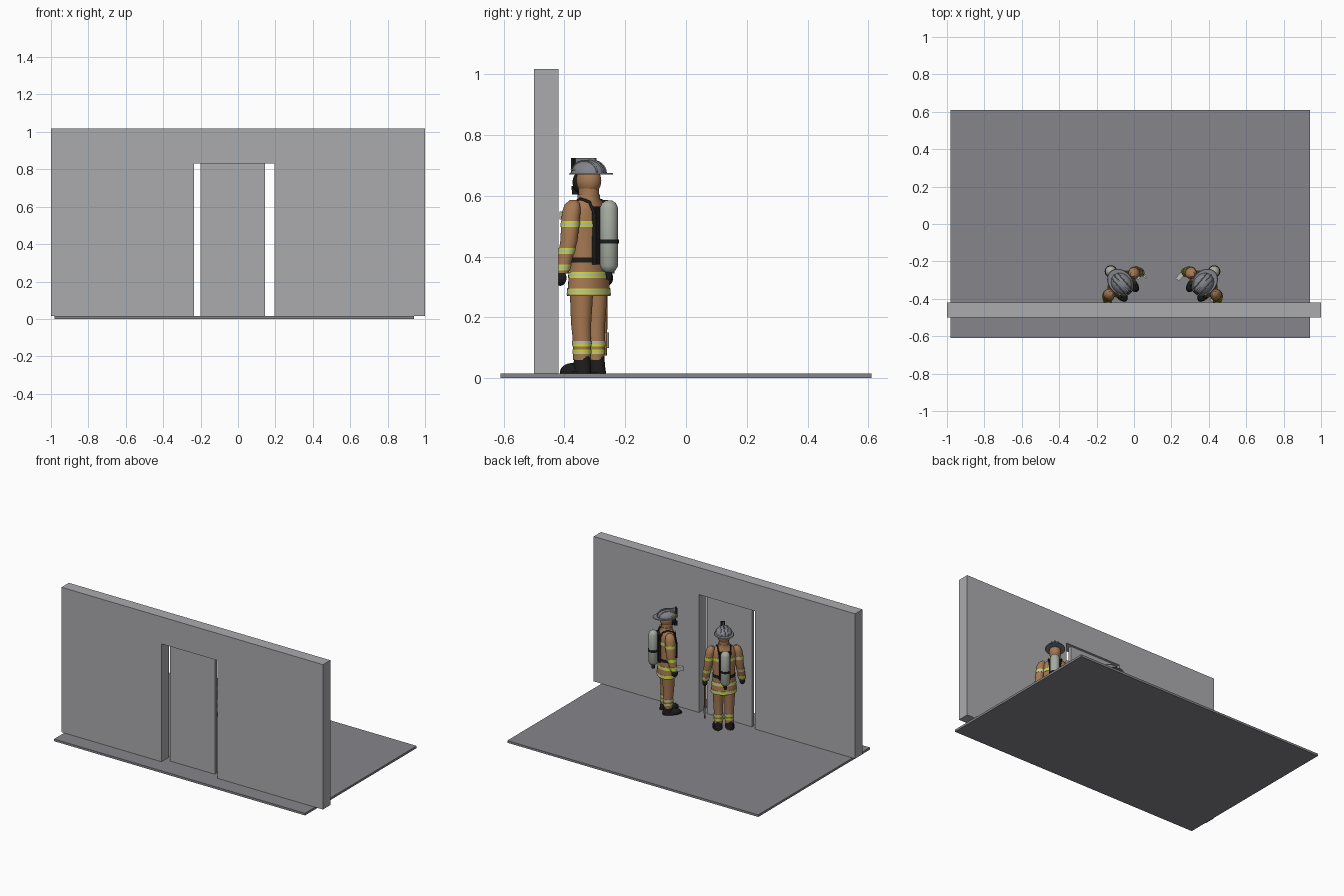
import bpy, bmesh
from math import radians, sin, cos, tau
from mathutils import Matrix, Vector

if "Cube" in bpy.data.objects:
    bpy.data.objects.remove(bpy.data.objects["Cube"])


def material(name, r, g, b):
    m = bpy.data.materials.new(name)
    m.use_nodes = True
    m.diffuse_color = (r, g, b, 1)
    m.node_tree.nodes["Principled BSDF"].inputs["Base Color"].default_value = (r, g, b, 1)
    return m


WALL = material("wall_grey", .41, .41, .43)
FLOOR = material("floor_grey", .24, .24, .26)
TAN = material("coat_tan", .38, .19, .085)
YELLOW = material("reflective_yellow", .6, .7, .04)
SILVER = material("reflective_silver", .5, .52, .52)
BLACK = material("black_rubber", .012, .012, .013)
HELMET = material("helmet_grey", .22, .23, .26)
TANK = material("tank_grey", .38, .41, .36)
WOOD = material("wood", .22, .1, .03)

place = Matrix()      # where the current figure stands
prefix = ""           # which figure a part belongs to


def finish(name, bm, mats, smooth=True):
    bm.transform(place)
    bmesh.ops.recalc_face_normals(bm, faces=bm.faces)
    me = bpy.data.meshes.new(prefix + name)
    bm.to_mesh(me)
    bm.free()
    for m in mats:
        me.materials.append(m)
    if smooth:
        me.shade_smooth()
        me.set_sharp_from_angle(angle=radians(40))
    ob = bpy.data.objects.new(prefix + name, me)
    bpy.context.collection.objects.link(ob)
    return ob


def box(name, lo, hi, mat):
    bm = bmesh.new()
    lo, hi = Vector(lo), Vector(hi)
    size = Matrix.Diagonal((hi - lo).to_4d())
    size[3][3] = 1
    bmesh.ops.create_cube(bm, size=1, matrix=Matrix.Translation((lo + hi) / 2) @ size)
    return finish(name, bm, [mat], False)


def ball(name, centre, radii, mat, half=False):
    bm = bmesh.new()
    bmesh.ops.create_uvsphere(bm, u_segments=24, v_segments=16, radius=1)
    if half:
        bmesh.ops.bisect_plane(bm, geom=bm.verts[:] + bm.edges[:] + bm.faces[:],
                               plane_co=(0, 0, 0), plane_no=(0, 0, 1), clear_inner=True)
    bm.transform(Matrix.Translation(centre) @ Matrix.Diagonal((*radii, 1)))
    return finish(name, bm, [mat])


def loft(name, rings, mats, sides=24):
    """Skin over level ellipses (x, y, z, rx, ry); rows take the materials in turn."""
    bm = bmesh.new()
    rows = [[bm.verts.new((x + rx * cos(tau * i / sides), y + ry * sin(tau * i / sides), z))
             for i in range(sides)] for x, y, z, rx, ry in rings]
    for r, (a, b) in enumerate(zip(rows, rows[1:])):
        for i in range(sides):
            j = (i + 1) % sides
            bm.faces.new((a[i], a[j], b[j], b[i])).material_index = r % len(mats)
    bm.faces.new(rows[0])
    bm.faces.new(rows[-1]).material_index = (len(rows) - 2) % len(mats)
    return finish(name, bm, mats)


def ring_at(rings, z, grow):
    """Cross-section of a loft at height z, slightly enlarged."""
    for a, b in zip(rings, rings[1:]):
        if min(a[2], b[2]) <= z <= max(a[2], b[2]):
            x, y, z, rx, ry = Vector(a).lerp(Vector(b), (z - a[2]) / (b[2] - a[2]))
            return x, y, z, rx + grow, ry + grow


def band(name, rings, z, height=.02, mats=(YELLOW, SILVER, YELLOW), grow=.002):
    n = len(mats)
    loft(name, [ring_at(rings, z + height * i / n, grow) for i in range(n + 1)], list(mats))


def tube(name, points, radius, mat):
    cu = bpy.data.curves.new(name, "CURVE")
    cu.dimensions = "3D"
    cu.bevel_depth = radius
    cu.bevel_resolution = 2
    cu.use_fill_caps = True
    sp = cu.splines.new("POLY")
    sp.points.add(len(points) - 1)
    for p, co in zip(sp.points, points):
        p.co = (*(place @ Vector(co)), 1)
    cu.materials.append(mat)
    ob = bpy.data.objects.new(prefix + name, cu)
    bpy.context.collection.objects.link(ob)


def firefighter():
    # Coat with reflective bands and belt
    coat = [(0, 0, .27, .082, .062), (0, 0, .33, .077, .058), (0, 0, .39, .068, .052),
            (0, 0, .5, .076, .054), (0, 0, .55, .078, .048), (0, 0, .575, .062, .042),
            (0, 0, .59, .038, .036), (0, 0, .605, .036, .037)]
    loft("coat", coat, [TAN])
    for label, z in (("hem", .275), ("skirt", .33), ("chest", .497)):
        band(label + "_band", coat, z)
    band("belt", coat, .38, .018, [BLACK], .004)
    box("belt_buckle", (-.014, -.062, .378), (.014, -.05, .4), SILVER)
    box("coat_flap", (-.012, -.0575, .4), (.012, -.045, .56), TAN)

    for side, s in (("left", 1), ("right", -1)):
        # Trousers and boots
        leg = [(s * .034, 0, .06, .028, .03), (s * .034, 0, .13, .029, .032),
               (s * .035, -.003, .18, .031, .035), (s * .036, 0, .3, .036, .042)]
        loft(side + "_leg", leg, [TAN])
        band(side + "_ankle_band", leg, .08, .014)
        band(side + "_shin_band", leg, .104, .018, [YELLOW, SILVER])
        loft(side + "_boot", [(s * .036, .002, .018, .026, .034), (s * .035, .002, .075, .024, .028)], [BLACK])
        loft(side + "_sole", [(s * .04, -.025, .015, .029, .062), (s * .04, -.025, .024, .029, .062)], [BLACK])
        ball(side + "_toe", (s * .04, -.035, .022), (.027, .05, .028), BLACK, True)

        # Sleeve, glove and shoulder strap
        arm = [(s * .115, -.018, .345, .022, .023), (s * .108, -.008, .4, .024, .027),
               (s * .1, 0, .45, .026, .03), (s * .088, 0, .545, .029, .032),
               (s * .082, 0, .572, .024, .027), (s * .076, 0, .587, .01, .012)]
        loft(side + "_sleeve", arm, [TAN])
        for label, z in (("cuff", .355), ("forearm", .408), ("upper_arm", .497)):
            band(f"{side}_{label}_band", arm, z)
        ball(side + "_glove", (s * .117, -.022, .33), (.017, .022, .026), BLACK)
        tube(side + "_strap", [(s * .034, .06, .53), (s * .04, .038, .58), (s * .042, 0, .59),
                               (s * .042, -.04, .572), (s * .045, -.053, .5), (s * .045, -.052, .4)],
             .005, BLACK)

    # Hooded head and breathing mask
    loft("neck", [(0, 0, .59, .033, .035), (0, 0, .63, .032, .035)], [TAN])
    ball("head", (0, 0, .65), (.038, .044, .047), TAN)
    ball("face_mask", (0, -.034, .645), (.03, .026, .036), BLACK)
    loft("mask_filter", [(0, -.058, .605, .012, .012), (0, -.056, .632, .015, .013)], [BLACK])

    # Helmet with brim, ridges, front shield and trim
    loft("helmet_brim", [(0, .01, .67, .063, .08), (0, .01, .675, .06, .077)], [HELMET], 32)
    ball("helmet_dome", (0, 0, .673), (.052, .062, .046), HELMET, True)
    for label, x in (("left", .022), ("middle", 0), ("right", -.022)):
        h = (1 - (x / .052) ** 2) ** .5
        tube(label + "_helmet_ridge", [(x, .062 * h * cos(tau * i / 24), .673 + .047 * h * sin(tau * i / 24))
                                       for i in range(13)], .003, HELMET)
    box("helmet_crest", (-.004, -.055, .7), (.004, .03, .724), HELMET)
    box("helmet_shield", (-.014, -.066, .68), (.014, -.055, .725), BLACK)
    for s in (1, -1):
        for a in (20, 55):
            t = radians(a)
            p = Vector((s * .051 * cos(t), -.061 * sin(t), .686))
            t += .25
            q = Vector((s * .051 * cos(t), -.061 * sin(t), .686))
            tube("helmet_trim", [p, q], .003, YELLOW)

    # Air tank on its frame
    box("tank_frame", (-.036, .046, .375), (.036, .063, .565), BLACK)
    loft("air_tank", [(0, .088, .348, .012, .012), (0, .088, .355, .022, .022), (0, .088, .37, .03, .03),
                      (0, .088, .56, .03, .03), (0, .088, .576, .023, .023), (0, .088, .585, .01, .01)], [TANK])
    loft("tank_valve", [(0, .088, .325, .01, .01), (0, .088, .35, .011, .011)], [BLACK])
    loft("tank_strap", [(0, .088, .443, .033, .033), (0, .088, .457, .033, .033)], [BLACK])
    box("chest_light", (.08, -.042, .523), (.098, -.028, .548), SILVER)


# Room: floor slab, wall with a doorway, door leaf
box("floor", (-.98, -.61, 0), (.94, .61, .015), FLOOR)
bm = bmesh.new()
outline = [(-1, .015), (-.235, .015), (-.235, .83), (.195, .83), (.195, .015), (1, .015), (1, 1.017), (-1, 1.017)]
face = bm.faces.new([bm.verts.new((x, -.5, z)) for x, z in outline])
out = bmesh.ops.extrude_face_region(bm, geom=[face])
bmesh.ops.translate(bm, vec=(0, .08, 0), verts=[v for v in out["geom"] if isinstance(v, bmesh.types.BMVert)])
finish("wall", bm, [WALL], False)
box("door", (-.2, -.46, .015), (.145, -.436, .83), WALL)

# First figure, carrying an axe
prefix = "axe_firefighter_"
place = Matrix.Translation((-.066, -.32, 0)) @ Matrix.Rotation(radians(41), 4, "Z")
firefighter()
tube("axe_handle", [(.118, -.03, .075), (.118, -.025, .37)], .005, WOOD)
box("axe_head", (.114, -.065, .1), (.122, -.018, .15), SILVER)

# Second figure, carrying a handheld camera and a radio
prefix = "camera_firefighter_"
place = Matrix.Translation((.371, -.32, 0)) @ Matrix.Rotation(radians(-41), 4, "Z")
firefighter()
box("camera", (-.132, -.075, .345), (-.108, -.03, .375), SILVER)
box("radio", (.103, -.05, .32), (.123, -.035, .385), BLACK)
tube("radio_antenna", [(.113, -.043, .38), (.113, -.043, .44)], .002, BLACK)
